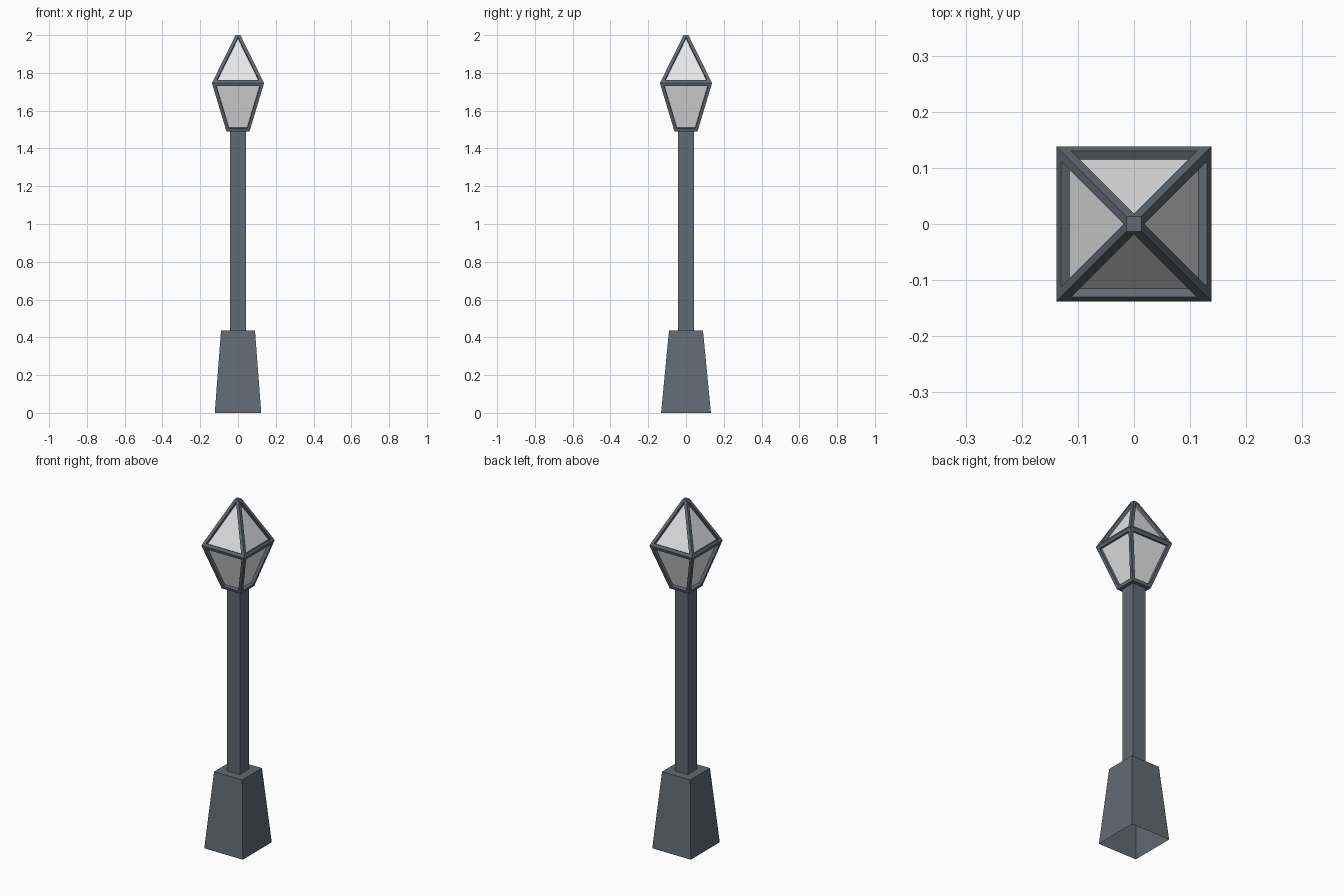
import bpy, bmesh

if "Cube" in bpy.data.objects:
    bpy.data.objects.remove(bpy.data.objects["Cube"])


def material(name, rgb):
    m = bpy.data.materials.new(name)
    m.diffuse_color = (*rgb, 1)
    m.use_nodes = True
    m.node_tree.nodes["Principled BSDF"].inputs["Base Color"].default_value = m.diffuse_color
    return m


metal = material("dark_grey_metal", (0.123, 0.144, 0.171))
glass = material("pale_glass", (0.8, 0.8, 0.8))


def ring(bm, hx, hy, z):
    return [bm.verts.new((sx * hx, sy * hy, z))
            for sx, sy in ((-1, -1), (1, -1), (1, 1), (-1, 1))]


def bridge(bm, a, b):
    return [bm.faces.new((a[i], a[(i + 1) % 4], b[(i + 1) % 4], b[i]))
            for i in range(4)]


def finish(bm, name, mats):
    me = bpy.data.meshes.new(name)
    bm.to_mesh(me)
    bm.free()
    for m in mats:
        me.materials.append(m)
    ob = bpy.data.objects.new(name, me)
    bpy.context.collection.objects.link(ob)
    return ob


# Tapered base, open underneath
bm = bmesh.new()
low, high = ring(bm, 0.123, 0.132, 0), ring(bm, 0.09, 0.09, 0.435)
bridge(bm, low, high)
bm.faces.new(high)
finish(bm, "base", [metal])

# Square pole
bm = bmesh.new()
bridge(bm, ring(bm, 0.042, 0.042, 0.435), ring(bm, 0.042, 0.042, 1.49))
finish(bm, "pole", [metal])

# Lantern: flared lower half, pyramid upper half
bm = bmesh.new()
low, mid = ring(bm, 0.061, 0.061, 1.49), ring(bm, 0.138, 0.138, 1.746)
apex = bm.verts.new((0, 0, 2.0265))
panes = bridge(bm, low, mid)
panes += [bm.faces.new((mid[i], mid[(i + 1) % 4], apex)) for i in range(4)]
bm.faces.new(low[::-1])
bm.normal_update()

# Frame around each pane, with the glass recessed
bmesh.ops.inset_individual(bm, faces=panes, thickness=0.017, depth=0,
                           use_even_offset=True)
bm.normal_update()
recessed = bmesh.ops.extrude_discrete_faces(bm, faces=panes)["faces"]
bm.normal_update()
for f in recessed:
    f.material_index = 1
    shift = f.normal * -0.017
    for v in f.verts:
        v.co += shift

# Cut the tip flat
cut = bmesh.ops.bisect_plane(
    bm, geom=bm.verts[:] + bm.edges[:] + bm.faces[:],
    plane_co=(0, 0, 2), plane_no=(0, 0, 1), clear_outer=True)
edges = [e for e in cut["geom_cut"] if isinstance(e, bmesh.types.BMEdge)]
bmesh.ops.contextual_create(bm, geom=edges)
bm.normal_update()
for f in bm.faces:
    if f.calc_center_median().z > 1.9999:
        f.material_index = 0
        if f.normal.z < 0:
            f.normal_flip()
finish(bm, "lantern", [metal, glass])
